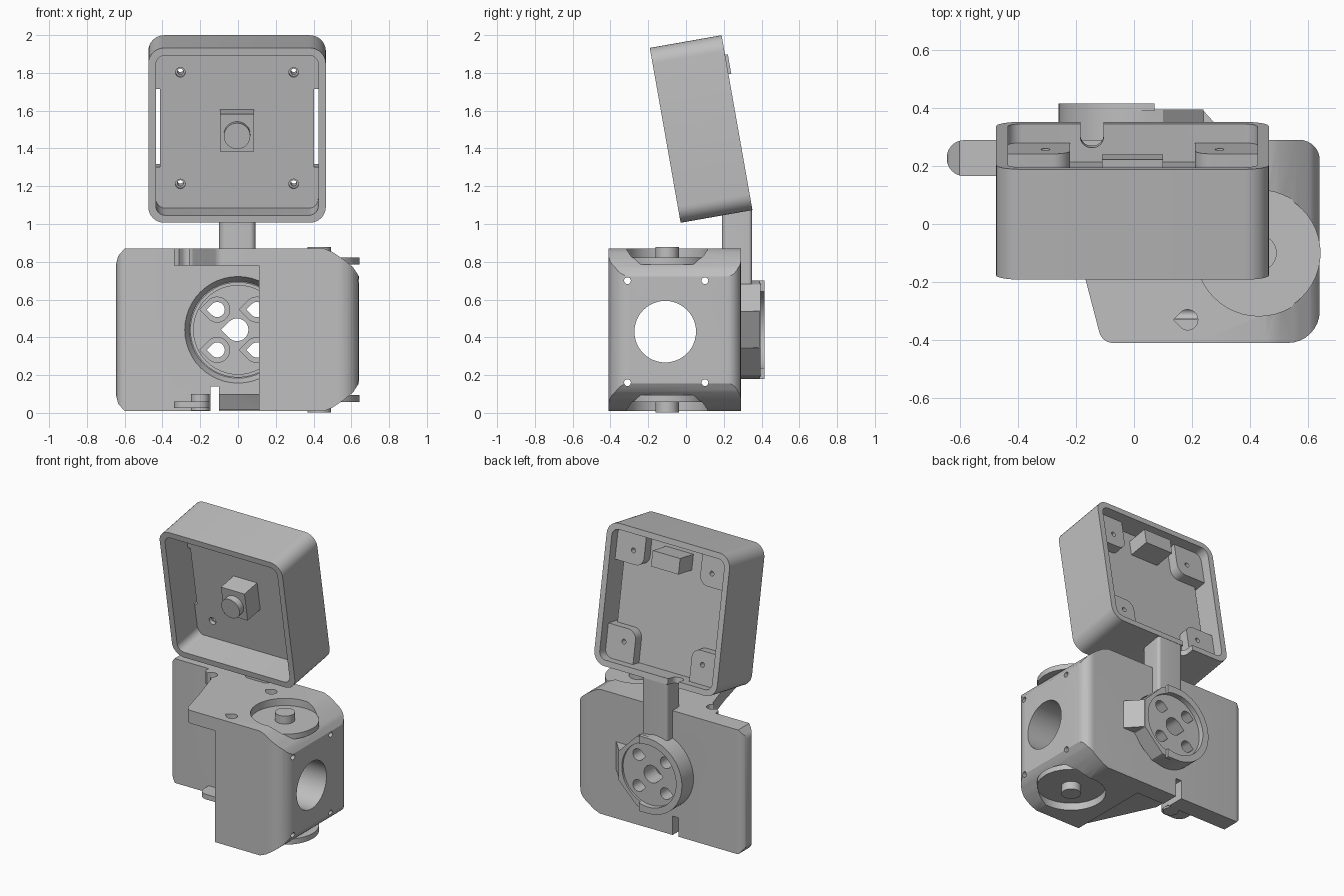
import bpy, bmesh, math
from mathutils import Matrix, Vector

cube = bpy.data.objects.get("Cube")
if cube:
    bpy.data.objects.remove(cube, do_unlink=True)

gray = bpy.data.materials.new("plain_gray")
gray.use_nodes = True
gray.diffuse_color = (0.52, 0.52, 0.52, 1)
gray.node_tree.nodes["Principled BSDF"].inputs["Base Color"].default_value = (0.52, 0.52, 0.52, 1)


def rounded(pts, steps=8):
    """Outline from (u, v, radius) corners."""
    out = []
    for i, (u, v, r) in enumerate(pts):
        p = Vector((u, v))
        if r == 0:
            out.append(p)
            continue
        a = (Vector(pts[i - 1][:2]) - p).normalized()
        b = (Vector(pts[(i + 1) % len(pts)][:2]) - p).normalized()
        half = a.angle(b) / 2
        c = p + (a + b).normalized() * (r / math.sin(half))
        s = p + a * (r / math.tan(half)) - c
        e = p + b * (r / math.tan(half)) - c
        turn = -s.angle_signed(e)
        for k in range(steps + 1):
            out.append(c + Matrix.Rotation(turn * k / steps, 2) @ s)
    return out


def rect(u0, v0, u1, v1, r=0):
    return rounded([(u0, v0, r), (u1, v0, r), (u1, v1, r), (u0, v1, r)])


def circle(u, v, r, n=48):
    return [(u + r * math.cos(2 * math.pi * k / n), v + r * math.sin(2 * math.pi * k / n)) for k in range(n)]


def teardrop(u, v, r):
    arc = [math.radians(-135 + 270 * k / 24) for k in range(25)]
    return [(u + r * math.cos(a), v + r * math.sin(a)) for a in arc] + [(u - r * 1.414, v)]


def prism(name, outline, axis, lo, hi, taper=1):
    """Extrude an outline along an axis; taper scales the far end."""
    place = {"x": lambda u, v, w: (w, u, v), "y": lambda u, v, w: (u, w, v), "z": lambda u, v, w: (u, v, w)}[axis]
    n = len(outline)
    cu, cv = sum(p[0] for p in outline) / n, sum(p[1] for p in outline) / n
    bm = bmesh.new()
    a = [bm.verts.new(place(p[0], p[1], lo)) for p in outline]
    b = [bm.verts.new(place(cu + (p[0] - cu) * taper, cv + (p[1] - cv) * taper, hi)) for p in outline]
    bm.faces.new(a)
    bm.faces.new(b)
    for i in range(n):
        bm.faces.new((a[i], a[(i + 1) % n], b[(i + 1) % n], b[i]))
    bmesh.ops.recalc_face_normals(bm, faces=bm.faces)
    mesh = bpy.data.meshes.new(name)
    bm.to_mesh(mesh)
    bm.free()
    mesh.materials.append(gray)
    ob = bpy.data.objects.new(name, mesh)
    bpy.context.collection.objects.link(ob)
    return ob


def combine(base, others, operation):
    bpy.context.view_layer.objects.active = base
    for o in others:
        m = base.modifiers.new("bool", "BOOLEAN")
        m.operation, m.solver, m.object = operation, "EXACT", o
        bpy.ops.object.modifier_apply(modifier=m.name)
        bpy.data.objects.remove(o, do_unlink=True)


# Housing: solid side block, back plate, top and bottom flanges
housing = prism("housing", rounded([(0.11, -0.41, 0), (0.64, -0.41, 0.11), (0.64, 0.29, 0.07), (0.11, 0.29, 0)]),
                "z", 0.01, 0.87)
plate = prism("plate", rounded([(-0.645, 0.165, 0.06), (0.3, 0.165, 0), (0.3, 0.289, 0), (-0.645, 0.289, 0.06)]),
              "z", 0.01, 0.87)
top_flange = prism("top_flange", rounded([(0.2, -0.41, 0), (0.2, 0.2, 0), (-0.34, 0.2, 0), (-0.34, 0.13, 0),
                                          (-0.24, 0.05, 0), (-0.17, -0.18, 0), (-0.11, -0.41, 0.05)]), "z", 0.78, 0.87)
low_flange = prism("low_flange", [(0.2, -0.35), (0.11, -0.35), (-0.1, 0.1), (-0.1, 0.2), (0.2, 0.2)],
                   "z", 0.015, 0.1)
combine(housing, [plate, top_flange, low_flange], "UNION")

# Housing cuts: side bore, screw holes, round back opening, cable slit, trimmed corners
cuts = [prism("bore", circle(-0.11, 0.43, 0.163), "x", 0, 0.8),
        prism("opening", circle(0, 0.44, 0.25), "y", 0.16, 0.4),
        prism("opening_rim", circle(0, 0.44, 0.285), "y", 0.16, 0.21, 0.9),
        prism("slit", rect(-0.145, -0.01, -0.1, 0.14), "y", 0, 0.35)]
for y in (-0.31, 0.1):
    for z in (0.16, 0.7):
        cuts.append(prism("screw_hole", circle(y, z, 0.018, 16), "x", 0, 0.7))
for x, y in ((0.185, -0.33), (0.18, 0.11), (-0.27, 0.1)):
    cuts.append(prism("flange_hole", teardrop(x, y, 0.035), "z", 0.7, 0.9))
for flip in (1, -1):
    def z(h):
        return 0.44 + flip * h
    cuts.append(prism("side_slope", [(0.45, z(0.432)), (0.5, z(0.412)), (0.56, z(0.372)), (0.61, z(0.33)),
                                     (0.642, z(0.28)), (0.7, z(0.28)), (0.7, z(0.5)), (0.45, z(0.5))],
                      "y", -0.5, 0.4))
    cuts.append(prism("corner", [(-0.66, z(0.31)), (-0.645, z(0.35)), (-0.635, z(0.39)), (-0.6, z(0.431)),
                                 (-0.6, z(0.5)), (-0.66, z(0.5))], "y", 0, 0.4))
    cuts.append(prism("bearing_seat", circle(0.43, -0.1, 0.217), "z", *sorted((z(0.38), z(0.5)))))
combine(housing, cuts, "DIFFERENCE")

# Bearing discs with pins, top and bottom
for label, s in (("upper", 1), ("lower", -1)):
    prism(label + "_bearing_disc", circle(0.43, -0.1, 0.213), "z", *sorted((0.44 + s * 0.345, 0.44 + s * 0.382)))
    prism(label + "_bearing_pin", circle(0.43, -0.1, 0.062, 32), "z", *sorted((0.44 + s * 0.37, 0.44 + s * 0.437)))

# Small hinge ear beside the cable slit
prism("hinge_ear", rounded([(-0.34, 0.2, 0), (-0.34, 0.05, 0.06), (-0.15, 0.05, 0.06), (-0.15, 0.2, 0)]),
      "z", 0.025, 0.06)
prism("hinge_ear_post", circle(-0.2, 0.12, 0.05, 24), "z", 0.012, 0.1)

# Rear hub: round on one side, faceted on the other, with a half ring
arc = [math.radians(90 + 180 * k / 24) for k in range(25)] + [math.radians(d) for d in (-67.5, -22.5, 22.5, 67.5)]
hub = prism("rear_hub", [(0.26 * math.cos(a), 0.44 + 0.26 * math.sin(a)) for a in arc], "y", 0.24, 0.395)
ring_arc = [a for a in arc[:25]]
ring = prism("hub_ring", [(0.07, 0.7)] + [(0.26 * math.cos(a), 0.44 + 0.26 * math.sin(a)) for a in ring_arc]
             + [(0.07, 0.18)], "y", 0.39, 0.416)
combine(hub, [ring], "UNION")
cuts = [prism("back_recess", circle(0, 0.44, 0.215), "y", 0.38, 0.5),
        prism("front_recess", circle(0, 0.44, 0.235), "y", 0.2, 0.255),
        prism("centre_hole", teardrop(-0.005, 0.44, 0.06), "y", 0.2, 0.5)]
for x in (-0.11, 0.1):
    for h in (0.333, 0.547):
        cuts.append(prism("hub_hole", teardrop(x, h, 0.04), "y", 0.2, 0.5))
        cuts.append(prism("hub_countersink", teardrop(x, h, 0.066), "y", 0.2, 0.28))
combine(hub, cuts, "DIFFERENCE")
prism("hub_wedge", [(0.225, 0.28), (0.225, 0.395), (0.235, 0.395), (0.34, 0.28)], "z", 0.345, 0.54)

# Neck, with its back half running down to the hub
prism("neck", rounded([(-0.1, 0.19, 0.045), (0.092, 0.19, 0.03), (0.092, 0.3, 0), (-0.1, 0.3, 0)]),
      "z", 0.735, 1.07)
prism("neck_back", rounded([(-0.1, 0.28, 0), (0.092, 0.28, 0), (0.092, 0.35, 0.02), (-0.1, 0.35, 0.02)]),
      "z", 0.665, 1.08)

# Tilted screen box, built upright around its own centre
H = 0.47
box = prism("screen_box", rect(-H, -H, H, H, 0.085), "y", -0.193, 0.193)
slot = rounded([(-0.18, 0.3, 0), (-0.18, 0.11, 0.038), (-0.1, 0.11, 0.038), (-0.1, 0.3, 0)])
combine(box, [prism("inside", rect(-0.43, -0.43, 0.43, 0.43, 0.05), "y", -0.3, 0.3),
              prism("cable_notch", slot, "z", -0.6, -0.35)], "DIFFERENCE")
panel = prism("screen_panel", rect(-0.407, -0.435, 0.407, 0.435), "y", 0.025, 0.06)
pads, screws = [], []
for sx in (-1, 1):
    for sz in (-1, 1):
        pads.append(prism("pad", rounded([(sx * 0.435, sz * 0.435, 0), (sx * 0.215, sz * 0.435, 0),
                                          (sx * 0.215, sz * 0.21, 0.06), (sx * 0.435, sz * 0.21, 0)]),
                          "y", 0.03, 0.127))
        screws.append(prism("screw", circle(sx * 0.3, sz * 0.3, 0.016, 16), "y", 0, 0.2))
        screws.append(prism("countersink", circle(sx * 0.3, sz * 0.3, 0.026, 16), "y", 0, 0.05))
combine(panel, pads, "UNION")
combine(panel, screws, "DIFFERENCE")
tilted = [box, panel,
          prism("camera_block", rect(-0.09, -0.1, 0.09, 0.1), "y", -0.115, 0.03),
          prism("camera_lens", circle(0, -0.01, 0.07), "y", -0.16, -0.1),
          prism("rear_connector", rect(-0.105, 0.26, 0.105, 0.365), "y", 0.05, 0.208)]
tilt = Matrix.Translation((-0.005, 0.08, 1.503)) @ Matrix.Rotation(math.radians(10), 4, "X")
for o in tilted:
    o.data.transform(tilt)

# Smooth the curved surfaces, keep hard edges
bpy.ops.object.select_all(action="DESELECT")
for o in bpy.context.collection.objects:
    if o.type == "MESH" and gray.name in o.data.materials:
        o.select_set(True)
        bpy.context.view_layer.objects.active = o
bpy.ops.object.shade_smooth_by_angle(angle=math.radians(30))
